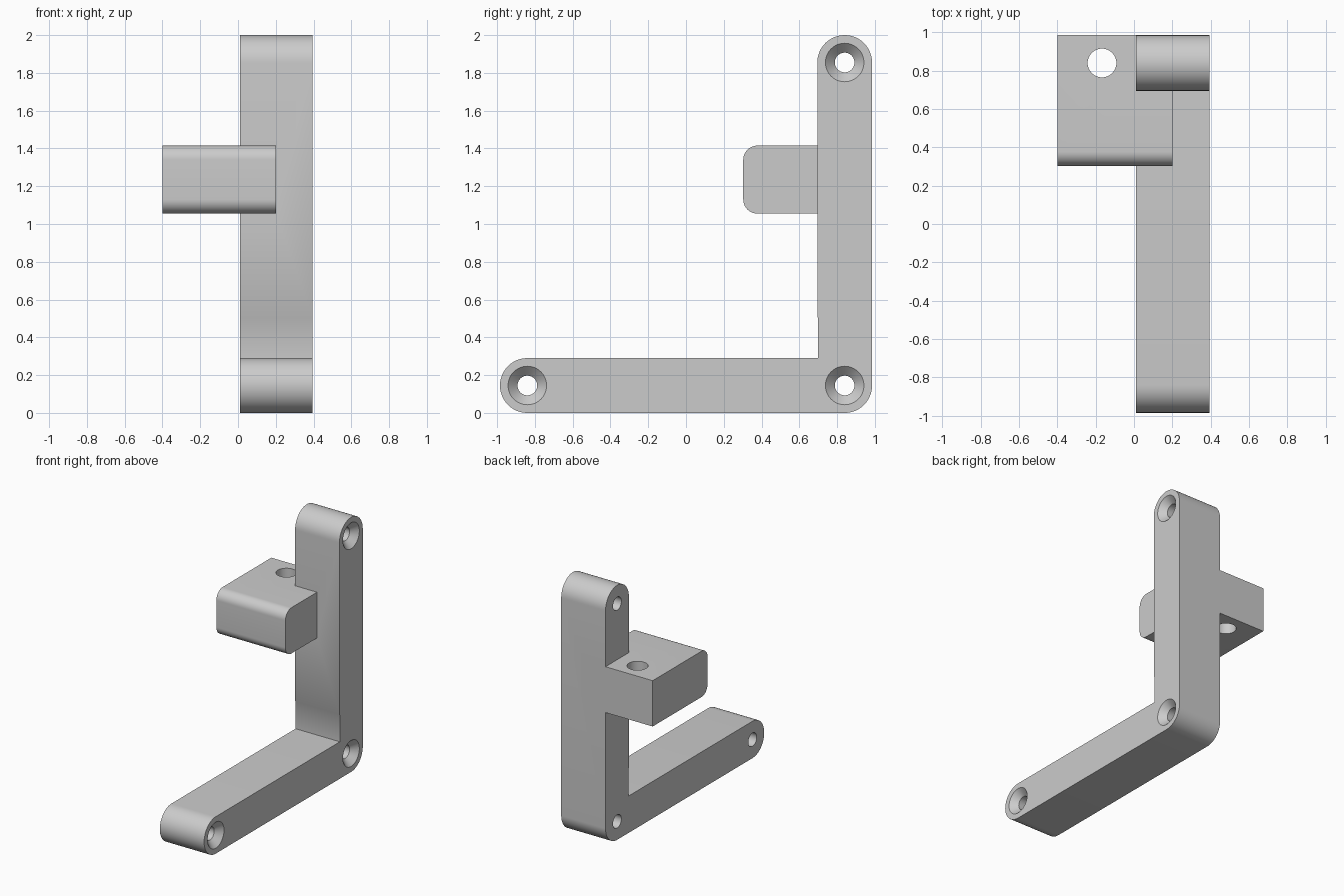
import bpy, bmesh
from math import sin, cos, pi, radians
from mathutils import Matrix, Vector

cube = bpy.data.objects.get("Cube")
if cube:
    bpy.data.objects.remove(cube, do_unlink=True)

grey = bpy.data.materials.new("plain grey")
grey.use_nodes = True
COLOUR = (0.6, 0.6, 0.6, 1)
grey.diffuse_color = COLOUR
grey.node_tree.nodes["Principled BSDF"].inputs["Base Color"].default_value = COLOUR


def make_object(name, bm):
    bmesh.ops.recalc_face_normals(bm, faces=bm.faces)
    mesh = bpy.data.meshes.new(name)
    bm.to_mesh(mesh)
    bm.free()
    mesh.materials.append(grey)
    obj = bpy.data.objects.new(name, mesh)
    bpy.context.collection.objects.link(obj)
    return obj


def arc(y, z, r, start, end, steps=24):
    angles = [radians(start + (end - start) * i / steps) for i in range(steps + 1)]
    return [(y + r * cos(a), z + r * sin(a)) for a in angles]


def extrude_profile(name, points, x0, x1):
    """Side profile in y and z, pushed out along x."""
    bm = bmesh.new()
    face = bm.faces.new([bm.verts.new((x0, y, z)) for y, z in points])
    side = bmesh.ops.extrude_face_region(bm, geom=[face])
    verts = [v for v in side["geom"] if isinstance(v, bmesh.types.BMVert)]
    bmesh.ops.translate(bm, verts=verts, vec=(x1 - x0, 0, 0))
    return make_object(name, bm)


def lathe_cutter(name, profile, matrix, sides=48):
    """Turned solid from (radius, height) pairs around local z."""
    bm = bmesh.new()
    rings = [[bm.verts.new((r * cos(2 * pi * i / sides), r * sin(2 * pi * i / sides), h))
              for i in range(sides)] for r, h in profile]
    for low, high in zip(rings, rings[1:]):
        for i in range(sides):
            j = (i + 1) % sides
            bm.faces.new((low[i], low[j], high[j], high[i]))
    bm.faces.new(rings[0])
    bm.faces.new(rings[-1])
    bm.transform(matrix)
    obj = make_object(name, bm)
    obj.hide_render = True
    obj.hide_viewport = True
    return obj


def boolean(obj, other, operation):
    mod = obj.modifiers.new(operation.title(), "BOOLEAN")
    mod.operation, mod.solver, mod.object = operation, "EXACT", other


# L-shaped bracket with rounded ends and corner
R = 0.145
LEFT, RIGHT = 0.01, 0.395
NEAR, FAR, HIGH = -0.84, 0.84, 1.855
outline = (arc(NEAR, R, R, 90, 270) + arc(FAR, R, R, 270, 360)
           + arc(FAR, HIGH, R, 0, 180)
           + [(0.695, 0.51), (0.7, 0.5), (0.7, 2 * R)])
bracket = extrude_profile("mounting_bracket", outline, LEFT, RIGHT)

# Side block with rounded front edges
C = 0.075
FRONT, BACK, LOW, TOP = 0.303, 0.985, 1.055, 1.415
block_outline = (arc(FRONT + C, TOP - C, C, 90, 180, 12)
                 + arc(FRONT + C, LOW + C, C, 180, 270, 12)
                 + [(BACK, LOW), (BACK, TOP)])
block = extrude_profile("block_shape", block_outline, -0.4, 0.2)
block.hide_render = True
block.hide_viewport = True
boolean(bracket, block, "UNION")

# Countersunk screw holes, wide on the +x face
sink = [(0.052, -0.5), (0.052, -0.05), (0.102, 0), (0.102, 0.1)]
turn = Matrix.Rotation(pi / 2, 4, "Y")
for name, y, z in (("front", NEAR, R), ("corner", FAR, R), ("top", FAR, HIGH)):
    place = Matrix.Translation(Vector((RIGHT, y, z))) @ turn
    boolean(bracket, lathe_cutter(name + "_hole_cutter", sink, place), "DIFFERENCE")

# Plain upright hole through the block
bore = lathe_cutter("block_hole_cutter", [(0.075, 1), (0.075, 1.5)],
                    Matrix.Translation((-0.167, 0.84, 0)))
boolean(bracket, bore, "DIFFERENCE")

# Bake the cuts, drop the helpers and smooth the rounded faces
bpy.context.view_layer.update()
graph = bpy.context.evaluated_depsgraph_get()
solid = bpy.data.meshes.new_from_object(bracket.evaluated_get(graph))
helpers = [m.object for m in bracket.modifiers]
bracket.modifiers.clear()
bracket.data = solid
for helper in helpers:
    bpy.data.objects.remove(helper, do_unlink=True)
bpy.ops.object.select_all(action="DESELECT")
bracket.select_set(True)
bpy.context.view_layer.objects.active = bracket
bpy.ops.object.shade_smooth_by_angle(angle=radians(30))
